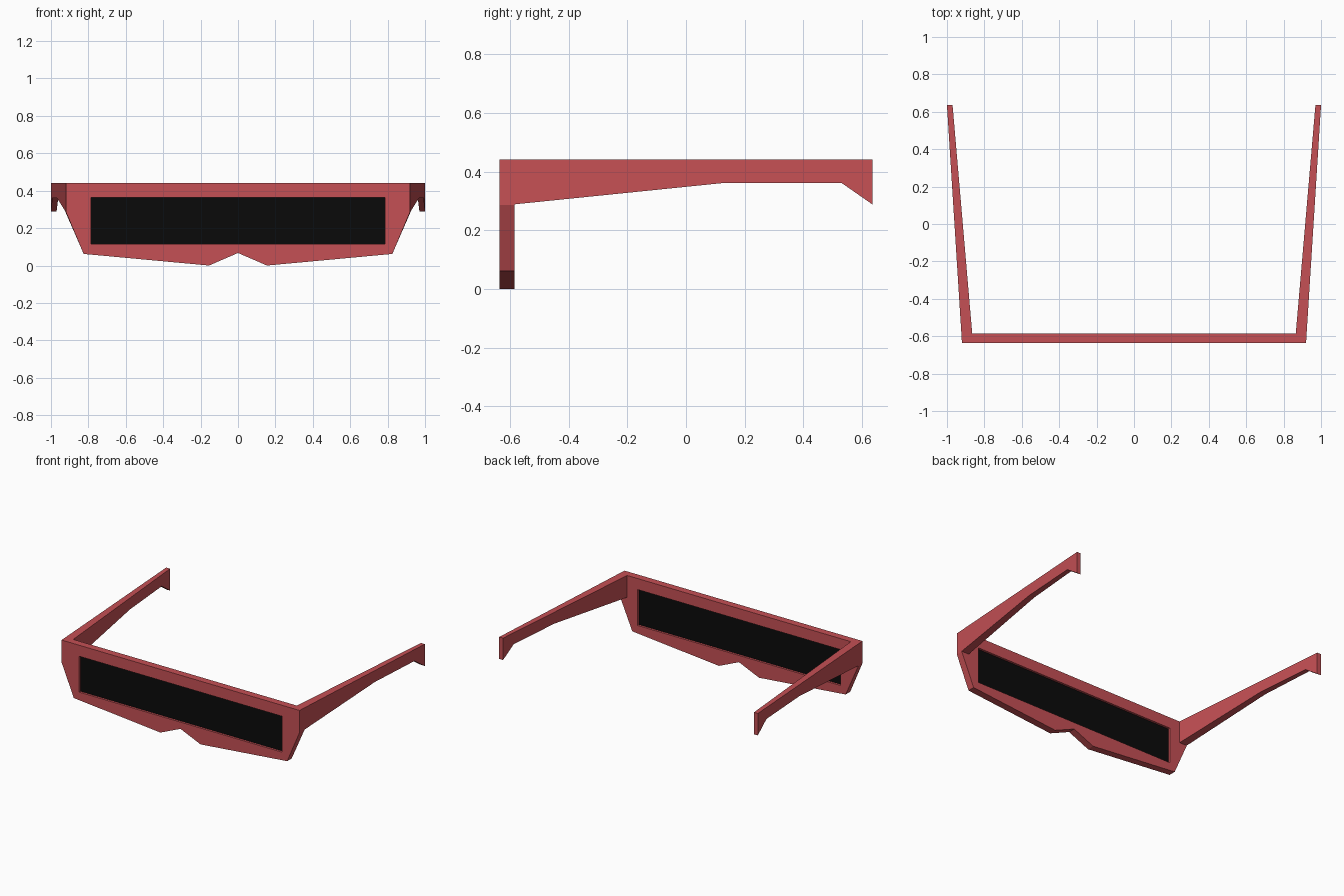
import bpy
import bmesh

if "Cube" in bpy.data.objects:
    bpy.data.objects.remove(bpy.data.objects["Cube"])

FRONT, BACK, TIP = -0.635, -0.585, 0.635


def material(name, rgb):
    m = bpy.data.materials.new(name)
    m.diffuse_color = (*rgb, 1.0)
    m.use_nodes = True
    m.node_tree.nodes["Principled BSDF"].inputs["Base Color"].default_value = m.diffuse_color
    return m


red = material("red plastic", (0.56, 0.08, 0.09))
black = material("black lens", (0.003, 0.003, 0.003))


def mirrored_part(name, side_a, side_b, mat):
    """Join two matching outlines into a solid and mirror it across x = 0."""
    bm = bmesh.new()
    a = [bm.verts.new(p) for p in side_a]
    b = [bm.verts.new(p) for p in side_b]
    bm.faces.new(a)
    bm.faces.new(b[::-1])
    n = len(a)
    for i in range(n):
        j = (i + 1) % n
        bm.faces.new((a[j], a[i], b[i], b[j]))
    bmesh.ops.recalc_face_normals(bm, faces=bm.faces[:])
    # Leave the seam on the mirror plane open
    seam = [f for f in bm.faces if all(abs(v.co.x) < 1e-6 for v in f.verts)]
    bmesh.ops.delete(bm, geom=seam, context='FACES_ONLY')
    mesh = bpy.data.meshes.new(name)
    bm.to_mesh(mesh)
    bm.free()
    mesh.materials.append(mat)
    obj = bpy.data.objects.new(name, mesh)
    bpy.context.collection.objects.link(obj)
    mod = obj.modifiers.new("mirror", 'MIRROR')
    mod.use_clip = True
    return obj


def arm_x(y, start, end):
    return start + (end - start) * (y - BACK) / (TIP - BACK)


# Front frame: half outline running round the rim and back along the opening
rim = [(0, 0.445), (0.92, 0.445), (0.92, 0.29), (0.825, 0.065),
       (0.155, 0.003), (0, 0.07),
       (0, 0.117), (0.785, 0.117), (0.785, 0.368), (0, 0.368)]
rim = [(x, max(0, z - 0.003)) for x, z in rim]
mirrored_part("front_frame",
              [(x, FRONT, z) for x, z in rim],
              [(x + (0.003 if x > 0.9 else 0), BACK, z) for x, z in rim], red)

# Lens: one dark bar recessed on both sides
lens = [(0, 0.114), (0.785, 0.114), (0.785, 0.365), (0, 0.365)]
mirrored_part("lens",
              [(x, -0.62, z) for x, z in lens],
              [(x, -0.60, z) for x, z in lens], black)

# Temple arms: tapered, splayed outwards, hooked at the tip
arm = [(BACK, 0.442), (TIP, 0.442), (TIP, 0.289), (0.53, 0.362),
       (0.13, 0.362), (BACK, 0.289)]
mirrored_part("temple_arms",
              [(arm_x(y, 0.923, 1.0), y, z) for y, z in arm],
              [(arm_x(y, 0.865, 0.97), y, z) for y, z in arm], red)
